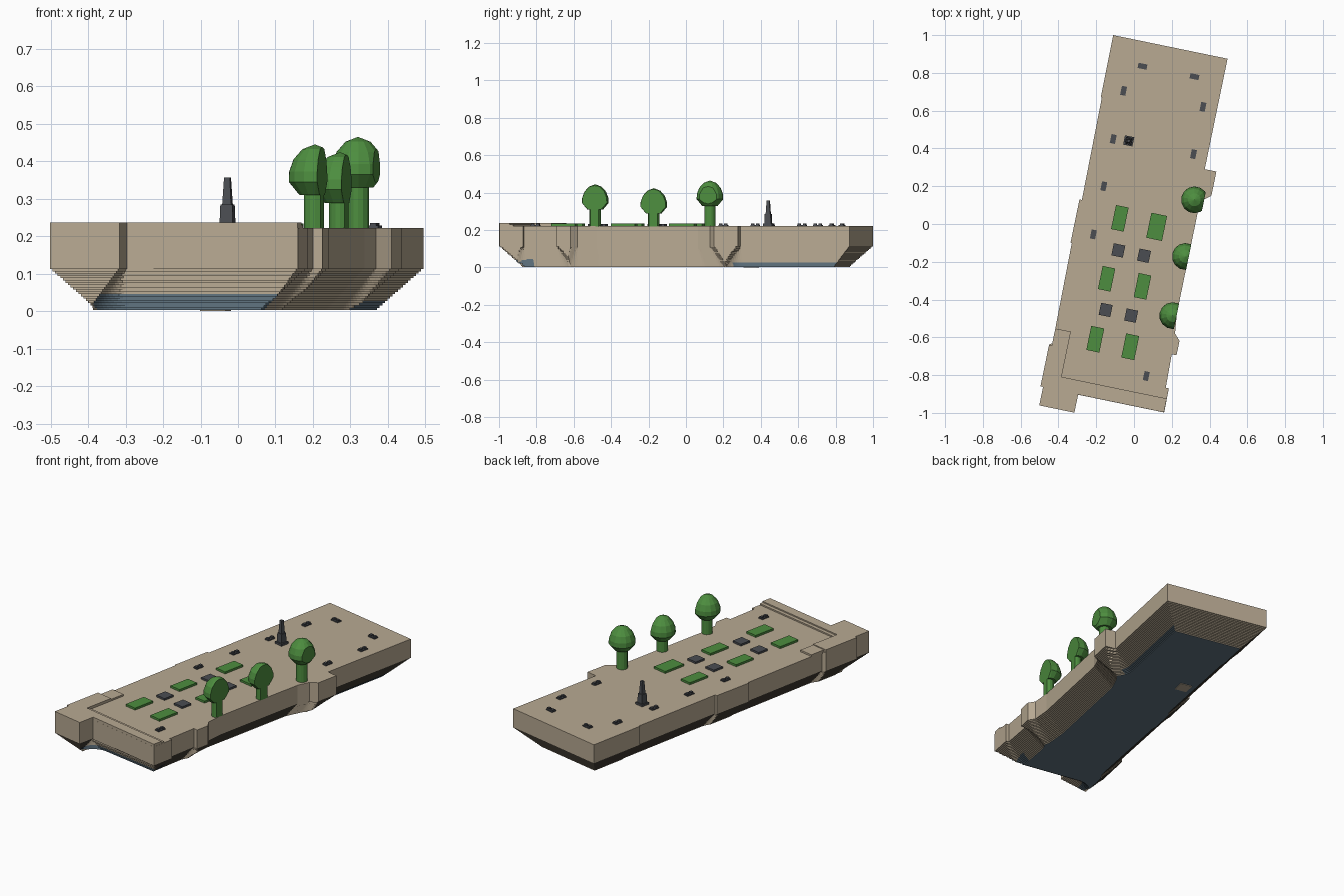
import bpy, bmesh, math
from mathutils import Vector

if "Cube" in bpy.data.objects:
    bpy.data.objects.remove(bpy.data.objects["Cube"])

TILT = math.radians(-11.67)
TOP = 0.222
C, S = math.cos(TILT), math.sin(TILT)


def material(name, rgb):
    m = bpy.data.materials.new(name)
    m.diffuse_color = (*rgb, 1)
    m.use_nodes = True
    m.node_tree.nodes["Principled BSDF"].inputs["Base Color"].default_value = m.diffuse_color
    return m


TAN = material("sandstone", (0.48, 0.40, 0.29))
GREEN = material("leaf green", (0.075, 0.27, 0.05))
GREY = material("dark grey", (0.07, 0.075, 0.085))
SLATE = material("slate blue", (0.115, 0.17, 0.215))


def finish(bm, name, mats, rotate=True):
    bmesh.ops.recalc_face_normals(bm, faces=bm.faces[:])
    me = bpy.data.meshes.new(name)
    bm.to_mesh(me)
    bm.free()
    ob = bpy.data.objects.new(name, me)
    for m in mats:
        me.materials.append(m)
    if rotate:
        ob.rotation_euler.z = TILT
    bpy.context.collection.objects.link(ob)
    return ob


def to_local(x, y):
    return x * C + y * S, -x * S + y * C


def add_box(bm, u, v, z0, z1, w, l, taper=1.0):
    vs = []
    for z, k in ((z0, 1), (z1, taper)):
        for a, b in ((-1, -1), (1, -1), (1, 1), (-1, 1)):
            vs.append(bm.verts.new((u + a * w * k / 2, v + b * l * k / 2, z)))
    for f in ((0, 3, 2, 1), (4, 5, 6, 7), (0, 1, 5, 4), (1, 2, 6, 5), (2, 3, 7, 6), (3, 0, 4, 7)):
        bm.faces.new([vs[i] for i in f])


# Outline of the slab as left and right edges, (along, across)
LEFT = [(-1.042, -.297), (-.942, -.297), (-.9419, -.311), (-.717, -.311), (-.705, -.295),
        (-.165, -.302), (-.1649, -.309), (.069, -.309), (.0691, -.296), (.621, -.302),
        (.6211, -.308), (.957, -.310)]
RIGHT = [(-1.042, -.107), (-.945, -.107), (-.9449, .358), (-.815, .357), (-.8149, .340),
         (-.635, .335), (-.6349, .361), (-.557, .361), (-.524, .330), (-.42, .318), (.13, .318),
         (.20, .335), (.23, .371), (.36, .371), (.3601, .308), (.957, .308)]
V0, V1 = -1.042, .957


def edge(line, v):
    for (a, p), (b, q) in zip(line, line[1:]):
        if v <= b:
            return p + (q - p) * (v - a) / (b - a)
    return line[-1][1]


stations = sorted({round(V0 + (V1 - V0) * i / 190, 4) for i in range(191)}
                  | {p[0] for p in LEFT + RIGHT})
samples = [(v, edge(LEFT, v), edge(RIGHT, v)) for v in stations]


def inset_row(v, d):
    """Left and right edge at v after insetting the outline by d."""
    v = min(max(v, V0 + d), V1 - d)
    l, r = edge(LEFT, v) + d, edge(RIGHT, v) - d
    for w, a, b in samples:
        if abs(w - v) < d:
            k = math.sqrt(d * d - (w - v) ** 2)
            l, r = max(l, a + k), min(r, b - k)
    if l > r:
        l = r = (l + r) / 2
    return v, l, r


# Slab: upright wall above a finely stepped, inward sloping underside
STEPS, WALL, BASE, INSET = 18, .112, .003, .105
levels = [(TOP, 0), (WALL, 0)]
for i in range(STEPS):
    d = INSET * (i + 1) / STEPS
    levels += [(WALL - (WALL - BASE) * i / STEPS, d), (WALL - (WALL - BASE) * (i + 1) / STEPS, d)]
bm = bmesh.new()
cache, rings = {}, []
for z, d in levels:
    if d not in cache:
        cache[d] = [inset_row(v, d) for v in stations]
    rows = cache[d]
    rings.append(([bm.verts.new((l, v, z)) for v, l, r in rows],
                  [bm.verts.new((r, v, z)) for v, l, r in rows]))
n = len(stations)
for (la, ra), (lb, rb) in zip(rings, rings[1:]):
    for i in range(n - 1):
        bm.faces.new((la[i], lb[i], lb[i + 1], la[i + 1]))
        bm.faces.new((ra[i], ra[i + 1], rb[i + 1], rb[i]))
    bm.faces.new((la[0], ra[0], rb[0], lb[0]))
    bm.faces.new((la[-1], lb[-1], rb[-1], ra[-1]))
for (l, r), flip in ((rings[0], 1), (rings[-1], -1)):
    for i in range(n - 1):
        bm.faces.new((l[i], r[i], r[i + 1], l[i + 1])[::flip])
bmesh.ops.remove_doubles(bm, verts=bm.verts[:], dist=1e-5)
bmesh.ops.dissolve_degenerate(bm, edges=bm.edges[:], dist=1e-5)
bmesh.ops.recalc_face_normals(bm, faces=bm.faces[:])
# Slate on the flat base and the lowest steps of the front and rear right slope
for f in bm.faces:
    c = f.calc_center_median()
    front = c.y < -.78 and c.z < .045 and -.2 < c.x < .27
    rear = c.y > .3 and c.x > .1 and c.z < .026
    if c.z < BASE + .001 or front or rear:
        f.material_index = 1
finish(bm, "stepped_slab", [TAN, SLATE])

# Small patch on the base
bm = bmesh.new()
add_box(bm, -.13, .33, 0, .005, .07, .07)
finish(bm, "base_patch", [TAN])

# Raised rim along the front and the front left side
bm = bmesh.new()
for u0, u1, v0, v1, z in ((-.297, -.107, -1.042, -.942, .237), (-.311, -.212, -.942, -.717, .237),
                          (-.296, -.212, -.717, -.626, .232), (-.212, .357, -.9445, -.89, .237),
                          (-.212, .357, -.89, -.87, .230)):
    add_box(bm, (u0 + u1) / 2, (v0 + v1) / 2, TOP - .01, z, u1 - u0, v1 - v0)
finish(bm, "raised_rim", [TAN])

# Lawn beds
bm = bmesh.new()
for x, y, w, l in ((-.075, .03, .068, .13), (.12, -.015, .085, .135), (-.145, -.29, .068, .125),
                   (.045, -.33, .068, .13), (-.205, -.61, .07, .13), (-.02, -.65, .07, .13)):
    add_box(bm, *to_local(x, y), TOP - .002, .234, w, l)
finish(bm, "lawn_beds", [GREEN])

# Square paving blocks
bm = bmesh.new()
for x, y in ((-.083, -.14), (.053, -.168), (-.15, -.455), (-.015, -.485)):
    add_box(bm, *to_local(x, y), TOP - .002, .233, .062, .065)
finish(bm, "paving_blocks", [GREY])

# Benches: a low plinth with two seats
bm = bmesh.new()
for x, y, along in ((-.055, .705, 1), (-.11, .45, 1), (-.16, .2, 1), (-.215, -.055, 1),
                    (.365, .62, 1), (.315, .37, 1), (.065, -.805, 1), (.045, .835, 0), (.32, .78, 0)):
    u, v = to_local(x, y)
    w, l = (.028, .048) if along else (.048, .028)
    add_box(bm, u, v, TOP - .002, .228, w, l)
    for s in (-1, 1):
        du, dv = (0, s * .014) if along else (s * .014, 0)
        add_box(bm, u + du, v + dv, .228, .235, .016, .016)
finish(bm, "benches", [GREY])

# Obelisk
bm = bmesh.new()
u, v = to_local(-.028, .44)
add_box(bm, u, v, TOP - .002, .234, .05, .05)
add_box(bm, u, v, .234, .285, .036, .036, .9)
add_box(bm, u, v, .285, .357, .024, .024, .65)
finish(bm, "obelisk", [GREY])


# Trees: turned profile, sliced off flush with the slab's right edge
def tree(name, x, y, top, cut):
    u, v = to_local(x, y)
    h = top - .445
    prof = [(.03, TOP - .002), (.03, .31 + h), (.042, .31 + h), (.071, .345 + h), (.070, .372 + h),
            (.058, .405 + h), (.034, .432 + h)]
    k = 14
    bm = bmesh.new()
    loops = [[bm.verts.new((u + r * math.cos(2 * math.pi * i / k), v + r * math.sin(2 * math.pi * i / k), z))
              for i in range(k)] for r, z in prof]
    apex = bm.verts.new((u, v, top))
    bm.faces.new(loops[0][::-1])
    for a, b in zip(loops, loops[1:]):
        for i in range(k):
            j = (i + 1) % k
            bm.faces.new((a[i], a[j], b[j], b[i]))
    for i in range(k):
        bm.faces.new((loops[-1][i], loops[-1][(i + 1) % k], apex))
    bmesh.ops.bisect_plane(bm, geom=bm.verts[:] + bm.edges[:] + bm.faces[:], plane_co=Vector((cut, 0, 0)),
                           plane_no=Vector((1, 0, 0)), clear_outer=True)
    bmesh.ops.holes_fill(bm, edges=[e for e in bm.edges if e.is_boundary])
    finish(bm, name, [GREEN])


tree("front_tree", .205, -.485, .445, .319)
tree("middle_tree", .272, -.172, .424, .319)
tree("rear_tree", .32, .128, .465, .338)
